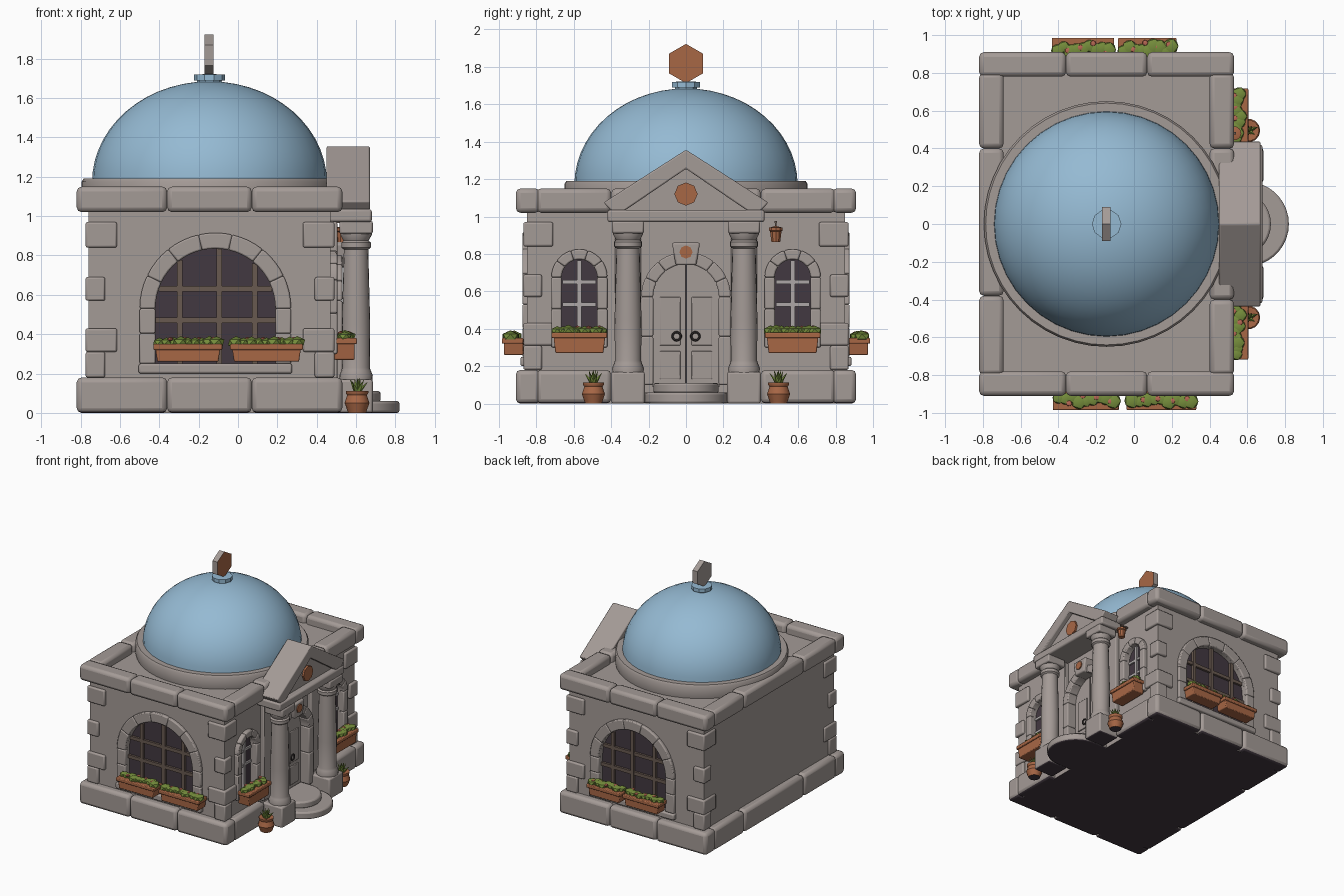
import bpy, bmesh, math, random
from mathutils import Vector, Matrix

random.seed(4)
if "Cube" in bpy.data.objects:
    bpy.data.objects.remove(bpy.data.objects["Cube"])


def material(name, r, g, b):
    m = bpy.data.materials.new(name)
    m.use_nodes = True
    m.diffuse_color = (r, g, b, 1)
    bsdf = m.node_tree.nodes["Principled BSDF"]
    bsdf.inputs["Base Color"].default_value = (r, g, b, 1)
    bsdf.inputs["Roughness"].default_value = 0.8
    return m


STONE = material("stone", 0.37, 0.325, 0.305)
BLUE = material("dome_blue", 0.30, 0.49, 0.65)
CLAY = material("terracotta", 0.39, 0.135, 0.06)
LEAF = material("leaf_green", 0.18, 0.27, 0.045)
PETAL = material("petal_red", 0.48, 0.14, 0.09)
DARK = material("dark_glass", 0.055, 0.04, 0.052)
WOOD = material("brown_bars", 0.14, 0.10, 0.08)
PALE = material("pale_bars", 0.42, 0.39, 0.39)
IRON = material("iron", 0.04, 0.033, 0.033)

# Each wall maps (along, up, outward) to world space
ENTRY = lambda u, v, w: (w, u, v)
FRONT = lambda u, v, w: (u, -w, v)
BACK = lambda u, v, w: (u, w, v)
PLAN = lambda u, v, w: (u, v, w)
parts = []


def finish(name, bm, mat, bevel=0, second=None):
    """Turn a bmesh into an object; faces lying on the ground go dark."""
    bmesh.ops.recalc_face_normals(bm, faces=bm.faces)
    for f in bm.faces:
        if all(v.co.z < 0.001 for v in f.verts):
            f.material_index = 1
    me = bpy.data.meshes.new(name)
    bm.to_mesh(me)
    bm.free()
    ob = bpy.data.objects.new(name, me)
    bpy.context.collection.objects.link(ob)
    me.materials.append(mat)
    me.materials.append(second or DARK)
    if bevel:
        mod = ob.modifiers.new("soft_edges", 'BEVEL')
        mod.width, mod.segments, mod.limit_method = bevel, 2, 'ANGLE'
    parts.append(ob)
    return ob


def prism(name, pts, w0, w1, place, mat=STONE, bevel=0, cap=None):
    bm = bmesh.new()
    a, b = [[bm.verts.new(place(u, v, w)) for u, v in pts] for w in (w0, w1)]
    n = len(pts)
    bm.faces.new(a)
    top = bm.faces.new(b)
    if cap:
        top.material_index = 1
    for i in range(n):
        j = (i + 1) % n
        bm.faces.new((a[i], a[j], b[j], b[i]))
    return finish(name, bm, mat, bevel, cap)


def slab(name, u0, u1, v0, v1, w0, w1, place, mat=STONE, bevel=0):
    return prism(name, [(u0, v0), (u1, v0), (u1, v1), (u0, v1)], w0, w1, place, mat, bevel)


def lathe(name, profile, x, y, mat, seg=24):
    bm = bmesh.new()
    vs = [bm.verts.new((r, 0, z)) for r, z in profile]
    es = [bm.edges.new(p) for p in zip(vs, vs[1:])]
    bmesh.ops.spin(bm, geom=vs + es, axis=(0, 0, 1), cent=(0, 0, 0), steps=seg, angle=math.tau)
    bmesh.ops.remove_doubles(bm, verts=bm.verts, dist=0.0005)
    bmesh.ops.translate(bm, verts=bm.verts, vec=(x, y, 0))
    return finish(name, bm, mat)


def arc(c, r, z, a0, a1, n):
    angles = [a0 + (a1 - a0) * i / n for i in range(n + 1)]
    return [(c + r * math.cos(t), z + r * math.sin(t)) for t in angles]


def arch(c, r, z0, spring):
    return [(c - r, z0)] + arc(c, r, spring, math.pi, 0, 20) + [(c + r, z0)]


def arch_frame(name, c, r, width, z0, spring, w0, w1, place, stones):
    """Surround of wedge stones over two leg blocks."""
    for i in range(stones):
        a, b = math.pi * i / stones, math.pi * (i + 1) / stones
        prism(name + "_wedge", arc(c, r, spring, a, b, 4) + arc(c, r + width, spring, b, a, 4),
              w0, w1, place, STONE, 0.008)
    mid = z0 + (spring - z0) * 0.55
    for u in (c - r - width, c + r):
        for lo, hi in ((z0, mid), (mid, spring)):
            slab(name + "_leg", u, u + width, lo, hi, w0, w1, place, STONE, 0.008)


def course(name, z0, z1, ys_entry):
    """Ring of soft-edged blocks around the building."""
    for y0, y1 in ((-0.91, -0.78), (0.78, 0.91)):
        for x0, x1 in ((-0.82, -0.36), (-0.36, 0.07), (0.07, 0.53)):
            slab(name, x0, x1, y0, y1, z0, z1, PLAN, STONE, 0.025)
    for x0, x1, ys in ((-0.82, -0.69, ((-0.8, -0.38), (-0.38, 0.4), (0.4, 0.8))), (0.40, 0.53, ys_entry)):
        for y0, y1 in ys:
            slab(name, x0, x1, y0, y1, z0, z1, PLAN, STONE, 0.025)


def blobs(name, spots, mat):
    bm = bmesh.new()
    for p, r in spots:
        scale = Matrix.Translation(Vector(p)) @ Matrix.Diagonal((1, 1, 0.7, 1))
        bmesh.ops.create_icosphere(bm, subdivisions=1, radius=r, matrix=scale)
    return finish(name, bm, mat)


def planter(c, half, z0, z1, w0, w1, place):
    prism("planter_box", [(c - half + 0.02, z0), (c + half - 0.02, z0), (c + half - 0.01, z1 - 0.02),
                          (c - half + 0.01, z1 - 0.02)], w0, w1 - 0.012, place, CLAY, 0.006)
    slab("planter_rim", c - half, c + half, z1 - 0.03, z1, w0, w1, place, CLAY, 0.006)
    mid, n = (w0 + w1) / 2, 9
    us = [c - half + 0.03 + (2 * half - 0.06) * i / (n - 1) for i in range(n)]
    blobs("planter_leaves", [(place(u, z1 + 0.008, mid + random.uniform(-0.015, 0.015)),
                              random.uniform(0.034, 0.048)) for u in us], LEAF)
    blobs("planter_flowers", [(place(u + 0.02, z1 + 0.025, mid + random.uniform(-0.03, 0.035)), 0.017)
                              for u in us[1::2]], PETAL)


# Walls with recessed openings
body = slab("walls", -0.76, 0.47, -0.85, 0.85, 0, 1.08, PLAN)
SIDE_C, SIDE_R, SIDE_Z = -0.115, 0.305, 0.53
cutters = [prism("cutter", arch(SIDE_C, SIDE_R, 0.25, SIDE_Z), 0.80, 1, p) for p in (FRONT, BACK)]
cutters += [prism("cutter", arch(y, 0.095, 0.32, 0.675), 0.43, 0.6, ENTRY) for y in (-0.57, 0.57)]
cutters.append(prism("cutter", arch(0, 0.18, 0.09, 0.57), 0.42, 0.6, ENTRY))
bpy.context.view_layer.objects.active = body
for c in cutters:
    mod = body.modifiers.new("opening", 'BOOLEAN')
    mod.operation, mod.object, mod.solver = 'DIFFERENCE', c, 'EXACT'
    bpy.ops.object.modifier_apply(modifier=mod.name)
    parts.remove(c)
    bpy.data.objects.remove(c)

# Plinth, parapet and corner stones
course("plinth_block", 0, 0.18, ((-0.8, -0.4), (0.4, 0.8)))
course("parapet_block", 1.02, 1.15, ((-0.8, -0.4), (-0.4, 0.4), (0.4, 0.8)))
for i, (z0, z1) in enumerate(((0.18, 0.31), (0.31, 0.43), (0.57, 0.69), (0.84, 0.97))):
    long = 0.16 if i % 2 else 0.10
    for s in (-1, 1):
        y0, y1 = sorted((s * 0.87, s * (0.97 - 0.26 + (0.16 - long))))
        slab("corner_stone", -0.775, -0.775 + long, y0, y1, z0, z1, PLAN, STONE, 0.01)
        slab("corner_stone", 0.49 - long, 0.49, y0, y1, z0, z1, PLAN, STONE, 0.01)

# Dome, ring and finial
DX = -0.145
lathe("dome_ring", [(0.64, 1.05), (0.65, 1.09), (0.65, 1.175), (0.64, 1.19), (0.58, 1.19)], DX, 0, STONE, 48)
dome = [(0.597 * math.cos(t), 1.17 + 0.515 * math.sin(t)) for t in [math.pi / 2 * i / 14 for i in range(15)]]
lathe("dome", dome, DX, 0, BLUE, 40)
lathe("finial_collar", [(0.06, 1.66), (0.063, 1.69), (0.078, 1.69), (0.078, 1.72), (0, 1.722)], DX, 0, BLUE, 10)
prism("finial_disc", arc(0, 0.105, 1.818, math.pi / 2, math.pi * 13 / 6, 5), DX - 0.025, DX + 0.02,
      ENTRY, STONE, 0, CLAY)

# Large side windows with grilles and planters
for place, boxes in ((FRONT, ((-0.255, 0.175), (0.145, 0.185))), (BACK, ((-0.27, 0.165), (0.07, 0.155)))):
    prism("side_glass", arch(SIDE_C, SIDE_R, 0.25, SIDE_Z), 0.79, 0.82, place, DARK)
    arch_frame("side_frame", SIDE_C, SIDE_R, 0.08, 0.25, SIDE_Z, 0.82, 0.875, place, 7)
    slab("side_sill", SIDE_C - 0.39, SIDE_C + 0.39, 0.2, 0.25, 0.82, 0.885, place, STONE, 0.01)
    for d in (-0.18, 0.02, 0.2):
        top = SIDE_Z + math.sqrt(SIDE_R ** 2 - d * d)
        slab("side_bar", SIDE_C + d - 0.014, SIDE_C + d + 0.014, 0.25, top, 0.815, 0.842, place, WOOD)
    for z in (0.47, 0.63):
        h = math.sqrt(SIDE_R ** 2 - max(0, z - SIDE_Z) ** 2)
        slab("side_bar", SIDE_C - h, SIDE_C + h, z - 0.014, z + 0.014, 0.815, 0.838, place, WOOD)
    for c, half in boxes:
        planter(c, half, 0.26, 0.35, 0.87, 0.985, place)

# Small entrance windows, planters and potted plants
for s in (-1, 1):
    y = s * 0.57
    prism("entry_glass", arch(y, 0.095, 0.32, 0.675), 0.42, 0.445, ENTRY, DARK)
    arch_frame("entry_frame", y, 0.095, 0.055, 0.3, 0.675, 0.45, 0.505, ENTRY, 5)
    slab("entry_bar", y - 0.012, y + 0.012, 0.32, 0.765, 0.44, 0.462, ENTRY, PALE)
    for z in (0.53, 0.65):
        slab("entry_bar", y - 0.09, y + 0.09, z - 0.01, z + 0.01, 0.44, 0.458, ENTRY, PALE)
    planter(y, 0.148, 0.27, 0.38, 0.49, 0.605, ENTRY)
    px, py = 0.605, s * 0.495
    lathe("plant_pot", [(0, 0), (0.045, 0), (0.063, 0.05), (0.05, 0.09), (0.057, 0.1), (0.057, 0.112),
                        (0.04, 0.112), (0, 0.1)], px, py, CLAY, 14)
    bm = bmesh.new()
    for i in range(9):
        tilt = Matrix.Rotation(i * 2.4, 4, 'Z') @ Matrix.Rotation(0.15 + 0.08 * i, 4, 'Y')
        m = Matrix.Translation((px, py, 0.1)) @ tilt @ Matrix.Translation((0, 0, 0.04))
        bmesh.ops.create_cone(bm, segments=4, radius1=0.016, radius2=0, depth=0.085, matrix=m)
    finish("pot_leaves", bm, LEAF)

    # Portico columns
    cy = s * 0.31
    slab("pedestal", 0.5, 0.685, cy - 0.09, cy + 0.09, 0, 0.17, PLAN, STONE, 0.012)
    lathe("column", [(0.083, 0.16), (0.085, 0.19), (0.075, 0.215), (0.07, 0.23), (0.072, 0.45), (0.062, 0.83),
                     (0.075, 0.84), (0.075, 0.865), (0.064, 0.875), (0.08, 0.905), (0.08, 0.92)],
          0.6, cy, STONE, 20)
    slab("capital", 0.515, 0.685, cy - 0.085, cy + 0.085, 0.91, 0.975, PLAN, STONE, 0.01)
    slab("pilaster", 0.45, 0.505, cy - 0.07, cy + 0.07, 0.17, 0.97, PLAN, STONE, 0.008)

    # Door leaf with panels and ring handle
    for z0, z1 in ((0.13, 0.28), (0.31, 0.57)):
        slab("door_panel", s * 0.085 - 0.055, s * 0.085 + 0.055, z0, z1, 0.445, 0.458, ENTRY, STONE, 0.004)
    bpy.ops.mesh.primitive_torus_add(major_radius=0.022, minor_radius=0.006, major_segments=14, minor_segments=6,
                                     location=(0.466, s * 0.05, 0.36), rotation=(0, math.pi / 2, 0))
    ring = bpy.context.object
    ring.name = "door_ring"
    ring.data.materials.append(IRON)
    parts.append(ring)

# Doorway
prism("door", arch(0, 0.18, 0.08, 0.57), 0.41, 0.45, ENTRY)
slab("door_seam", -0.005, 0.005, 0.1, 0.745, 0.445, 0.453, ENTRY, IRON)
arch_frame("door_frame", 0, 0.175, 0.065, 0.1, 0.57, 0.44, 0.53, ENTRY, 7)
prism("keystone", [(-0.055, 0.74), (0.055, 0.74), (0.075, 0.86), (-0.075, 0.86)], 0.45, 0.56, ENTRY, STONE, 0.01)
prism("keystone_disc", arc(0, 0.035, 0.81, 0, math.tau * 7 / 8, 7), 0.55, 0.568, ENTRY, CLAY)

# Pediment
slab("entablature", -0.42, 0.42, 0.97, 1.035, 0.45, 0.68, ENTRY, STONE, 0.012)
prism("pediment_panel", [(-0.4, 1.02), (0.4, 1.02), (0, 1.3)], 0.45, 0.63, ENTRY)
prism("pediment_cornice", [(-0.4, 1.03), (-0.44, 1.075), (0, 1.357), (0.44, 1.075), (0.4, 1.03), (0.33, 1.03),
                           (0, 1.255), (-0.33, 1.03)], 0.45, 0.67, ENTRY, STONE, 0.008)
prism("pediment_disc", arc(0, 0.062, 1.12, 0, math.tau * 7 / 8, 7), 0.62, 0.645, ENTRY, CLAY)

# Round steps
for cx, r, z0, z1 in ((0.595, 0.225, 0, 0.06), (0.55, 0.175, 0.055, 0.11)):
    prism("step", [(0.45, -r)] + arc(cx, r, 0, -math.pi / 2, math.pi / 2, 18) + [(0.45, r)],
          z0, z1, PLAN, STONE, 0.012)

# Hanging lantern on one side of the entrance
lathe("lantern", [(0, 0.865), (0.025, 0.865), (0.032, 0.92), (0.038, 0.925), (0.038, 0.94), (0, 0.95)],
      0.53, 0.48, CLAY, 10)
slab("lantern_bracket", 0.474, 0.486, 0.965, 0.977, 0.45, 0.54, ENTRY, WOOD)
slab("lantern_hook", 0.475, 0.485, 0.94, 0.97, 0.526, 0.534, ENTRY, WOOD)

# Smooth shading with crisp edges
bpy.ops.object.select_all(action='DESELECT')
for ob in parts:
    ob.select_set(True)
bpy.context.view_layer.objects.active = body
bpy.ops.object.shade_smooth_by_angle(angle=math.radians(35))
